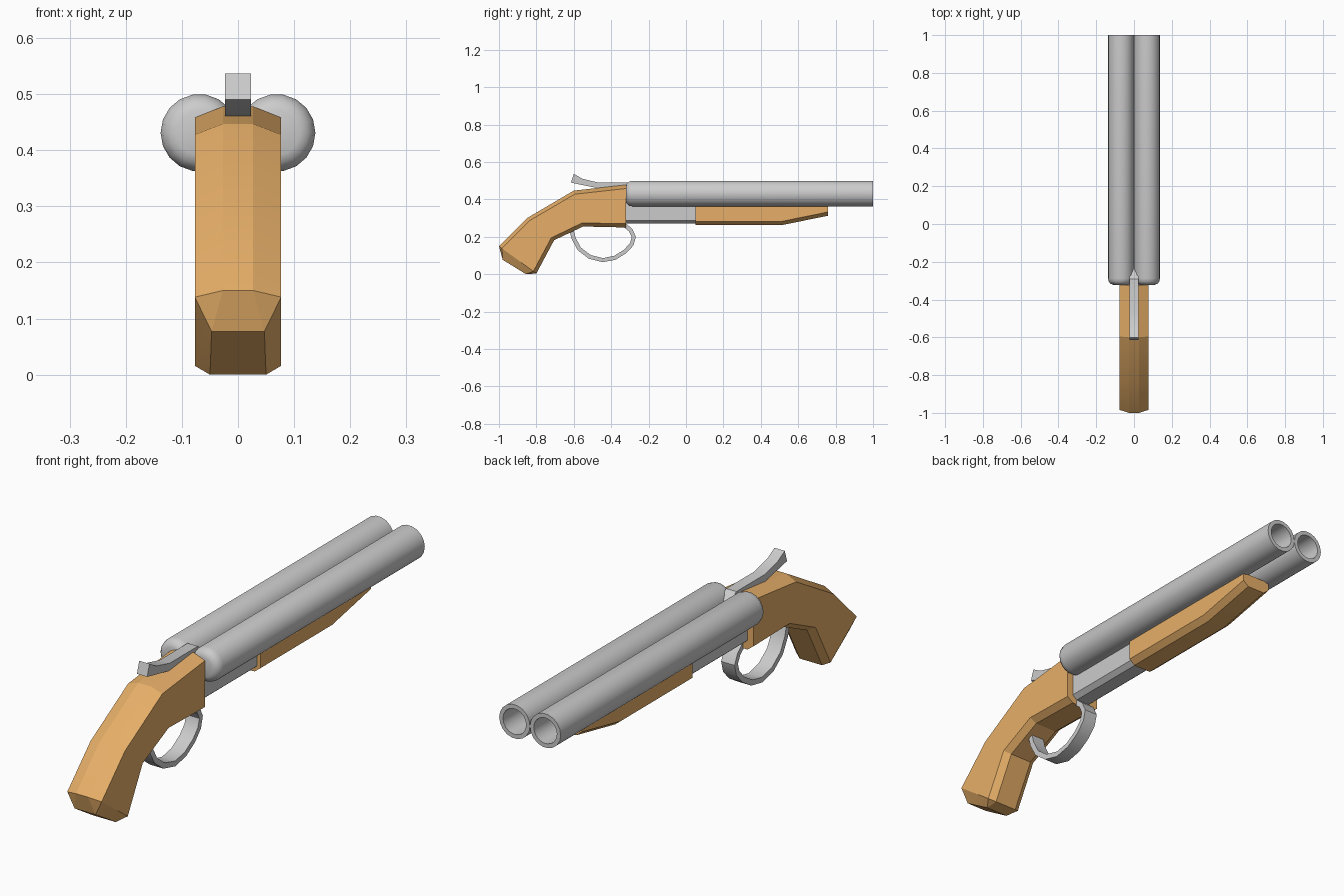
import bpy, bmesh, math
from mathutils import Vector

if "Cube" in bpy.data.objects:
    bpy.data.objects.remove(bpy.data.objects["Cube"])

wood = bpy.data.materials.new("wood")
wood.diffuse_color = (0.8, 0.43, 0.14, 1)
wood.use_nodes = True
wood.node_tree.nodes["Principled BSDF"].inputs["Base Color"].default_value = wood.diffuse_color


def finish(name, bm, mat=None, angle=30):
    bmesh.ops.recalc_face_normals(bm, faces=bm.faces)
    me = bpy.data.meshes.new(name)
    bm.to_mesh(me)
    bm.free()
    ob = bpy.data.objects.new(name, me)
    bpy.context.collection.objects.link(ob)
    if mat:
        me.materials.append(mat)
    bpy.ops.object.select_all(action='DESELECT')
    ob.select_set(True)
    bpy.context.view_layer.objects.active = ob
    bpy.ops.object.shade_smooth_by_angle(angle=math.radians(angle))
    return ob


def loft(name, rings, mat=None, angle=20, caps=True):
    bm = bmesh.new()
    vs = [[bm.verts.new(p) for p in r] for r in rings]
    n = len(rings[0])
    for a, b in zip(vs, vs[1:]):
        for i in range(n):
            bm.faces.new((a[i], a[(i + 1) % n], b[(i + 1) % n], b[i]))
    if caps:
        bm.faces.new(vs[0])
        bm.faces.new(vs[-1])
    return finish(name, bm, mat, angle)


# barrels: turned profile (radius, y), rounded breech and open bore
profile = [(0.040, -0.322), (0.054, -0.317), (0.065, -0.305), (0.069, -0.288),
           (0.069, 1.0), (0.052, 1.0), (0.052, 0.5)]
SIDES = 18
for name, cx in (("barrel_left", -0.069), ("barrel_right", 0.069)):
    rings = [[(cx + r * math.cos(math.tau * i / SIDES), y,
               0.431 + r * math.sin(math.tau * i / SIDES)) for i in range(SIDES)]
             for r, y in profile]
    loft(name, rings, angle=35)


# stock: octagonal section swept between a top line and a bottom line
def octagon(top, bottom):
    t, b = Vector((0, *top)), Vector((0, *bottom))
    d = (b - t).normalized() * 0.02
    half = [(0.027, t), (0.077, t + d), (0.077, b - d), (0.05, b)]
    right = [(x, p.y, p.z) for x, p in half]
    return right + [(-x, y, z) for x, y, z in reversed(right)]


stock = [octagon((-1.0, 0.15), (-0.80, 0.004)),
         octagon((-0.85, 0.30), (-0.705, 0.182)),
         octagon((-0.60, 0.447), (-0.55, 0.255)),
         octagon((-0.322, 0.478), (-0.322, 0.25))]
loft("stock", stock, wood)

# faceted butt end closing the grip
bm = bmesh.new()
for p in stock[0] + [(s * x, y, z) for s in (-1, 1)
                     for x, y, z in ((0.047, -0.98, 0.077), (0.05, -0.855, 0.0))]:
    bm.verts.new(p)
bmesh.ops.convex_hull(bm, input=bm.verts)
finish("butt_cap", bm, wood, 15)


# receiver and fore-end: boxes with chamfered lower edges
def chamfered(y, w, top, side, bottom, inner):
    return [(-w, y, top), (-w, y, side), (-inner, y, bottom),
            (inner, y, bottom), (w, y, side), (w, y, top)]


loft("receiver", [chamfered(y, 0.05, 0.385, 0.287, 0.27, 0.03) for y in (-0.33, 0.06)])
loft("fore_end", [chamfered(0.05, 0.065, 0.37, 0.282, 0.262, 0.04),
                  chamfered(0.51, 0.065, 0.37, 0.282, 0.262, 0.04),
                  chamfered(0.76, 0.065, 0.368, 0.333, 0.313, 0.04)], wood)

# trigger guard: flat strap following a path
path = [Vector((0, *p)) for p in (
    (-0.612, 0.235), (-0.60, 0.19), (-0.57, 0.135), (-0.515, 0.093), (-0.445, 0.075),
    (-0.38, 0.088), (-0.325, 0.122), (-0.29, 0.16), (-0.279, 0.20), (-0.297, 0.237),
    (-0.335, 0.268))]
rings = []
for i, p in enumerate(path):
    t = (path[min(i + 1, len(path) - 1)] - path[max(i - 1, 0)]).normalized()
    n = Vector((0, -t.z, t.y)) * 0.011
    rings.append([(x, (p + s * n).y, (p + s * n).z)
                  for x, s in ((-0.03, -1), (0.03, -1), (0.03, 1), (-0.03, 1))])
loft("trigger_guard", rings, angle=35)

# top lever: side profile (y, z) extruded across x
side = [(-0.615, 0.49), (-0.60, 0.537), (-0.555, 0.511), (-0.47, 0.49), (-0.29, 0.49),
        (-0.21, 0.43), (-0.32, 0.43), (-0.33, 0.46), (-0.47, 0.46), (-0.57, 0.48)]
loft("top_lever", [[(x, y, z) for y, z in side] for x in (-0.023, 0.023)])
